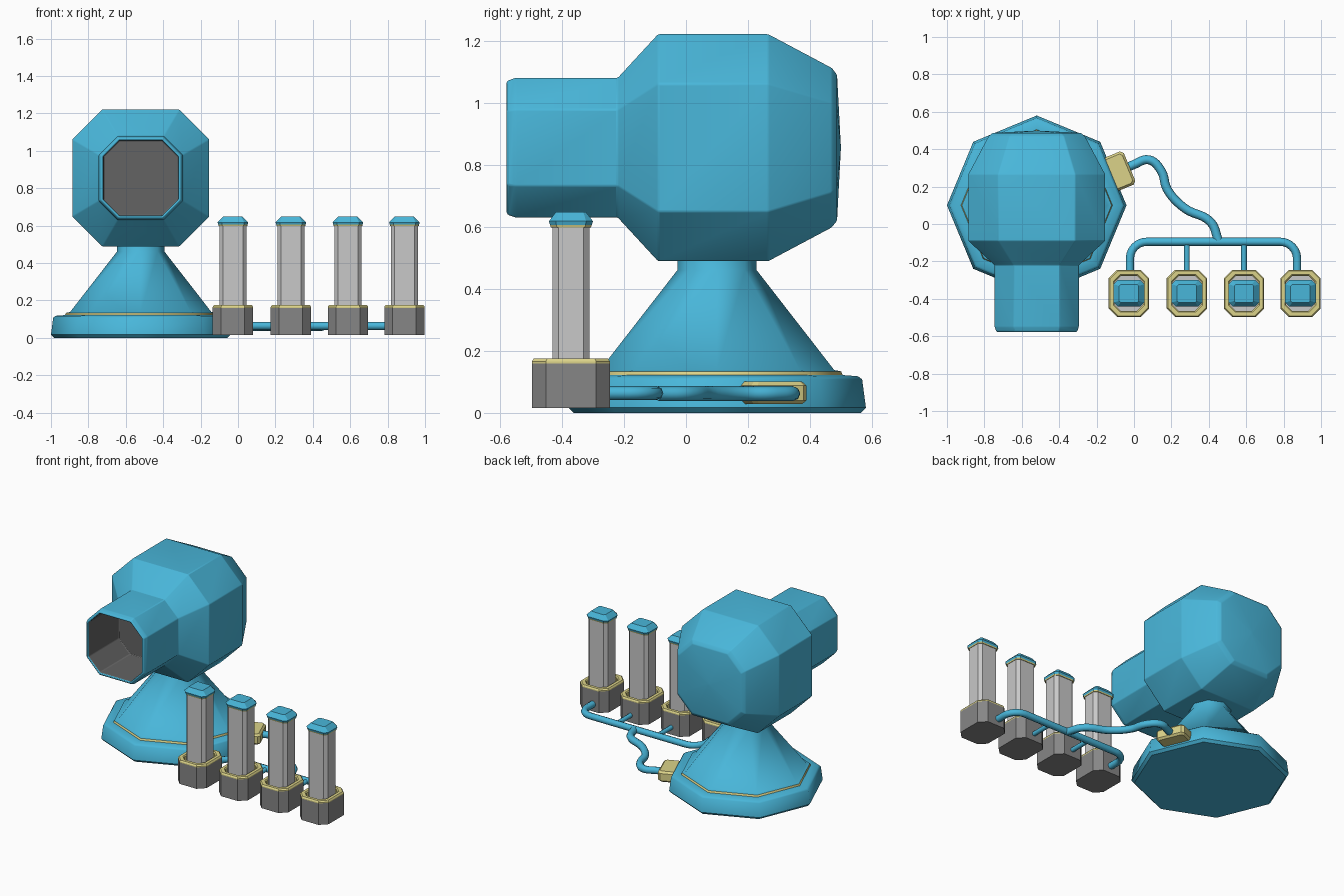
import bpy, bmesh, math
from mathutils import Vector, Matrix

if "Cube" in bpy.data.objects:
    bpy.data.objects.remove(bpy.data.objects["Cube"])


def material(name, r, g, b):
    m = bpy.data.materials.new(name)
    m.diffuse_color = (r, g, b, 1)
    m.use_nodes = True
    m.node_tree.nodes["Principled BSDF"].inputs["Base Color"].default_value = m.diffuse_color
    return m


BLUE = material("sky_blue", 0.066, 0.47, 0.70)
YELLOW = material("pale_yellow", 0.71, 0.65, 0.25)
GREY = material("mid_grey", 0.24, 0.24, 0.24)
DARK = material("dark_grey", 0.125, 0.125, 0.125)
LIGHT = material("light_grey", 0.58, 0.58, 0.58)


def finish(ob, bevel=0, angle=30):
    if bevel:
        b = ob.modifiers.new("soft_edges", 'BEVEL')
        b.width, b.segments = bevel, 2
        b.limit_method, b.angle_limit = 'ANGLE', math.radians(12)
    bpy.ops.object.select_all(action='DESELECT')
    ob.select_set(True)
    bpy.context.view_layer.objects.active = ob
    bpy.ops.object.shade_smooth_by_angle(angle=math.radians(angle))


def loft(name, rings, mats, seg_mats=None, bevel=0, caps=(0, 0), angle=30):
    """Skin a list of rings; seg_mats gives the material of each band."""
    bm = bmesh.new()
    vs = [[bm.verts.new(p) for p in r] for r in rings]
    n = len(rings[0])
    for i in range(len(vs) - 1):
        for j in range(n):
            k = (j + 1) % n
            f = bm.faces.new((vs[i][j], vs[i][k], vs[i + 1][k], vs[i + 1][j]))
            f.material_index = seg_mats[i] if seg_mats else 0
    bm.faces.new(vs[0]).material_index = caps[0]
    bm.faces.new(vs[-1]).material_index = caps[1]
    bmesh.ops.recalc_face_normals(bm, faces=bm.faces)
    me = bpy.data.meshes.new(name)
    bm.to_mesh(me)
    bm.free()
    for m in mats:
        me.materials.append(m)
    ob = bpy.data.objects.new(name, me)
    bpy.context.collection.objects.link(ob)
    finish(ob, bevel, angle)
    return ob


def cut_rect(a, b, c):
    """Rectangle of half sizes a, b with corners cut by c."""
    return [(a, b - c), (a - c, b), (c - a, b), (-a, b - c),
            (-a, c - b), (c - a, -b), (a - c, -b), (a, c - b)]


def z_rings(cx, cy, profile):
    return [[(cx + u, cy + v, z) for u, v in cut_rect(a, b, c)]
            for a, b, c, z in profile]


def tube(name, points, radius, smooth=False, sides=2):
    cu = bpy.data.curves.new(name, 'CURVE')
    cu.dimensions = '3D'
    cu.bevel_depth, cu.bevel_resolution = radius, sides
    cu.use_fill_caps = True
    cu.resolution_u = 6
    sp = cu.splines.new('BEZIER' if smooth else 'POLY')
    pts = sp.bezier_points if smooth else sp.points
    pts.add(len(points) - 1)
    for p, (x, y, z) in zip(pts, points):
        if smooth:
            p.co = (x, y, z)
            p.handle_left_type = p.handle_right_type = 'AUTO'
        else:
            p.co = (x, y, z, 1)
    cu.materials.append(BLUE)
    ob = bpy.data.objects.new(name, cu)
    bpy.context.collection.objects.link(ob)
    bpy.ops.object.select_all(action='DESELECT')
    ob.select_set(True)
    bpy.context.view_layer.objects.active = ob
    bpy.ops.object.convert(target='MESH')
    finish(bpy.context.object, angle=50)


# Head with hollow barrel, lofted along y (y, half size, half flat)
HX, HY, HZ = -0.52, 0.10, 0.855
profile = [(-0.25, 0.20, 0.115), (-0.572, 0.20, 0.115), (-0.58, 0.206, 0.117),
           (-0.575, 0.216, 0.12), (-0.55, 0.225, 0.123), (-0.22, 0.225, 0.123),
           (-0.09, 0.366, 0.206), (0.265, 0.366, 0.206), (0.47, 0.257, 0.145),
           (0.487, 0.235, 0.13), (0.499, 0.01, 0.005)]
rings = [[(HX + u, y, HZ + v) for u, v in cut_rect(h, h, h - f)]
         for y, h, f in profile]
loft("head", rings, [BLUE, DARK], [1] + [0] * 9, bevel=0.012, caps=(1, 0), angle=35)

# Eight-sided foot and conical stand with a yellow band
profile = [(0.463, 0), (0.48, 0.017), (0.468, 0.108), (0.455, 0.118),
           (0.405, 0.122), (0.40, 0.134), (0.378, 0.138),
           (0.128, 0.46), (0.125, 0.55)]
rings = [[(HX + r * math.cos(k * math.pi / 4), HY + r * math.sin(k * math.pi / 4), z)
          for k in range(8)] for r, z in profile]
loft("stand", rings, [BLUE, YELLOW], [0, 0, 0, 0, 1, 0, 0, 0], angle=46)

# Four posts, each a socket, column and cap
POST_X = (-0.027, 0.283, 0.588, 0.890)
PY = -0.371
for i, x in enumerate(POST_X, 1):
    loft(f"socket_{i}", z_rings(x, PY, [
        (0.108, 0.126, 0.045, 0.015), (0.108, 0.126, 0.045, 0.16),
        (0.108, 0.126, 0.045, 0.166), (0.102, 0.120, 0.043, 0.175),
        (0.082, 0.100, 0.035, 0.175), (0.076, 0.094, 0.033, 0.168),
        (0.076, 0.094, 0.033, 0.135)]),
        [GREY, YELLOW, LIGHT], [0, 1, 1, 1, 1, 1], caps=(0, 2))
    loft(f"column_{i}", z_rings(x, PY, [
        (0.073, 0.060, 0.02, 0.13), (0.073, 0.060, 0.02, 0.605)]), [LIGHT])
    loft(f"cap_{i}", z_rings(x, PY, [
        (0.076, 0.064, 0.02, 0.597), (0.078, 0.067, 0.02, 0.605),
        (0.082, 0.071, 0.022, 0.618), (0.052, 0.048, 0.008, 0.648)]),
        [BLUE, YELLOW], [1, 0, 0], caps=(1, 0))

# Manifold pipe with rounded corners, plus two inner branches
PZ, YM, R = 0.064, -0.095, 0.09
x0, x1 = -0.022, 0.872
arc = [k * math.pi / 12 for k in range(7)]
path = [(x0, -0.27, PZ)]
path += [(x0 + R - R * math.cos(a), YM - R + R * math.sin(a), PZ) for a in arc]
path += [(x1 - R + R * math.sin(a), YM - R + R * math.cos(a), PZ) for a in arc]
path += [(x1, -0.27, PZ)]
tube("manifold_pipe", path, 0.022)
for i, x in enumerate(POST_X[1:3], 1):
    tube(f"branch_pipe_{i}", [(x, YM, PZ), (x, -0.27, PZ)], 0.015)

# Winding cable from the plug to the manifold
tube("cable", [(x, y, 0.062) for x, y in (
    (-0.06, 0.29), (0.0, 0.318), (0.08, 0.343), (0.145, 0.285), (0.178, 0.185),
    (0.27, 0.085), (0.41, 0.01), (0.452, -0.09))], 0.024, smooth=True)

# Yellow plug on the side of the foot
plug = loft("plug", z_rings(0, 0, [
    (0.053, 0.084, 0.012, 0.028), (0.065, 0.096, 0.016, 0.040),
    (0.065, 0.096, 0.016, 0.088), (0.053, 0.084, 0.012, 0.101)]), [YELLOW])
a = math.radians(22.5)
plug.rotation_euler.z = a
plug.location = (HX + 0.472 * math.cos(a), HY + 0.472 * math.sin(a), 0)
